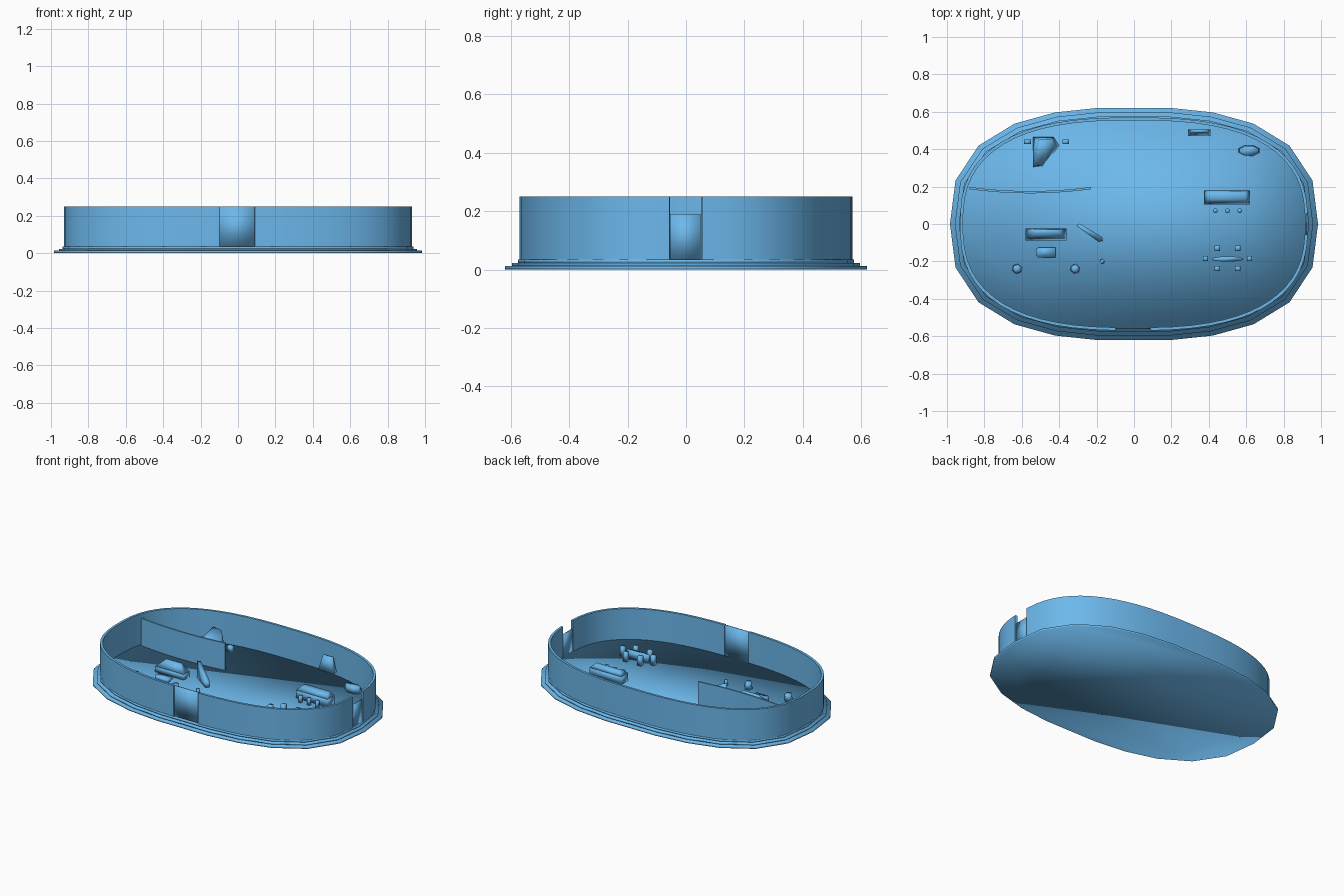
import bpy, bmesh, math

if "Cube" in bpy.data.objects:
    bpy.data.objects.remove(bpy.data.objects["Cube"])

N = 2.6          # exponent of the rounded-oval plan
FLOOR = 0.035    # height of the finished floor

blue = bpy.data.materials.new("light_blue")
blue.diffuse_color = (0.15, 0.48, 0.84, 1)
blue.use_nodes = True
blue.node_tree.nodes["Principled BSDF"].inputs["Base Color"].default_value = blue.diffuse_color


def oval(a, b, t):
    c, s = math.cos(t), math.sin(t)
    return (math.copysign(a * abs(c) ** (2 / N), c),
            math.copysign(b * abs(s) ** (2 / N), s))


def make(name, bm, sharp_edges=False):
    """Softly shaded object; sharp_edges keeps crisp corners."""
    bmesh.ops.recalc_face_normals(bm, faces=bm.faces)
    for f in bm.faces:
        f.smooth = True
    me = bpy.data.meshes.new(name)
    bm.to_mesh(me)
    bm.free()
    me.materials.append(blue)
    ob = bpy.data.objects.new(name, me)
    bpy.context.collection.objects.link(ob)
    if sharp_edges:
        bpy.ops.object.select_all(action='DESELECT')
        ob.select_set(True)
        bpy.context.view_layer.objects.active = ob
        bpy.ops.object.shade_smooth_by_angle(angle=math.radians(32))
    return ob


def prism(name, bottom, z0, z1, top=None):
    """Solid between two matching outlines; z1 may be one height per corner."""
    bm = bmesh.new()
    top = top or bottom
    zs = z1 if isinstance(z1, (list, tuple)) else [z1] * len(top)
    lo = [bm.verts.new((x, y, z0)) for x, y in bottom]
    hi = [bm.verts.new((p[0], p[1], z)) for p, z in zip(top, zs)]
    bm.faces.new(lo[::-1])
    bm.faces.new(hi)
    n = len(lo)
    for i in range(n):
        j = (i + 1) % n
        bm.faces.new((lo[i], lo[j], hi[j], hi[i]))
    return make(name, bm)


def rect(x0, x1, y0, y1):
    return [(x0, y0), (x1, y0), (x1, y1), (x0, y1)]


def ngon(x, y, rx, ry, n=6, rot=0):
    return [(x + rx * math.cos(rot + math.tau * i / n),
             y + ry * math.sin(rot + math.tau * i / n)) for i in range(n)]


def ribbon(name, outer, inner, z0, z1):
    """Standing wall between an outer and an inner line."""
    bm = bmesh.new()
    rows = [[bm.verts.new(p) for p in ((*o, z0), (*o, z1), (*i, z1), (*i, z0))]
            for o, i in zip(outer, inner)]
    for r, q in zip(rows, rows[1:]):
        for k in range(4):
            m = (k + 1) % 4
            bm.faces.new((r[k], r[m], q[m], q[k]))
    bm.faces.new(rows[0])
    bm.faces.new(rows[-1][::-1])
    return make(name, bm, True)


def arc(a, b, t0, t1, n):
    return [oval(a, b, t0 + (t1 - t0) * i / n) for i in range(n + 1)]


# stepped base: three plates with 22 sides
quarter = [math.acos(r ** (N / 2)) for r in (0.97, 0.845, 0.65, 0.43, 0.2)]
angles = ([0] + quarter + [math.pi - t for t in quarter[::-1]] + [math.pi]
          + [math.pi + t for t in quarter] + [math.tau - t for t in quarter[::-1]])
for name, a, b, z0, z1 in (("base_plate", 0.984, 0.624, 0.0, 0.013),
                           ("middle_step", 0.958, 0.6, 0.013, 0.023),
                           ("floor_plate", 0.937, 0.578, 0.023, FLOOR)):
    prism(name, [oval(a, b, t) for t in angles], z0, z1)

# outer wall in two runs, leaving the front window and the right door open
A, B, TH, TOP = 0.93, 0.57, 0.016, 0.25
side = lambda y: math.asin(abs(y / B) ** (N / 2)) * (1 if y > 0 else -1)
front = lambda x: 1.5 * math.pi + math.copysign(math.asin(abs(x / A) ** (N / 2)), x)
door_a, door_b = side(-0.057), side(0.055)
win_a, win_b = front(-0.1), front(0.09)
for name, t0, t1, n in (("long_wall", door_b, win_a, 44),
                        ("front_right_wall", win_b, math.tau + door_a, 15)):
    ribbon(name, arc(A, B, t0, t1, n), arc(A - TH, B - TH, t0, t1, n), FLOOR, TOP)

# infill panels
prism("front_window", rect(-0.1, 0.09, -0.562, -0.556), FLOOR, TOP)
prism("side_door", rect(0.916, 0.924, -0.055, 0.05), FLOOR, 0.19)

# curved room divider
line = [(-0.88 + 0.65 * i / 10, 0.17 + 0.022 * ((i - 5) / 5) ** 2) for i in range(11)]
ribbon("room_divider", [(x, y + 0.006) for x, y in line],
       [(x, y - 0.006) for x, y in line], FLOOR, 0.225)

# piano with raised sloping lid, and two stools
prism("piano", [(-0.54, 0.305), (-0.485, 0.31), (-0.40, 0.42), (-0.43, 0.465), (-0.54, 0.465)],
      FLOOR, [0.09, 0.09, 0.11, 0.155, 0.165],
      [(-0.54, 0.31), (-0.49, 0.315), (-0.425, 0.41), (-0.445, 0.455), (-0.51, 0.455)])
for x in (-0.57, -0.365):
    prism("piano_stool", rect(x - 0.018, x + 0.018, 0.427, 0.453), FLOOR, 0.075)

# tall tapered cabinet by the back wall
prism("cabinet", rect(0.29, 0.41, 0.47, 0.505), 0.07, 0.172, rect(0.315, 0.385, 0.49, 0.505))

# low oval table
prism("side_table", ngon(0.615, 0.392, 0.06, 0.03, 8, math.pi / 8), FLOOR, 0.08,
      ngon(0.615, 0.392, 0.055, 0.027, 8, math.pi / 8))

# counter with three round stools
prism("counter", rect(0.375, 0.62, 0.105, 0.18), FLOOR, 0.09)
prism("counter_top", rect(0.375, 0.62, 0.105, 0.18), 0.09, 0.115, rect(0.40, 0.595, 0.135, 0.17))
for x in (0.435, 0.5, 0.565):
    prism("counter_stool", ngon(x, 0.071, 0.013, 0.013, 8), FLOOR, 0.08)

# dining table with six chairs
prism("dining_table", ngon(0.5, -0.187, 0.09, 0.014, 8, math.pi / 8), FLOOR, 0.09)
for x, y in ((0.382, -0.185), (0.618, -0.185), (0.445, -0.13),
             (0.555, -0.13), (0.445, -0.238), (0.555, -0.238)):
    prism("dining_chair", rect(x - 0.014, x + 0.014, y - 0.014, y + 0.014), FLOOR, 0.1)

# sofa with tapered back
prism("sofa_seat", rect(-0.58, -0.36, -0.087, -0.025), FLOOR, 0.075)
prism("sofa_back", rect(-0.58, -0.36, -0.087, -0.025), 0.075, 0.12,
      rect(-0.53, -0.41, -0.05, -0.03))

# coffee table
prism("coffee_table", [(-0.525, -0.165), (-0.51, -0.18), (-0.42, -0.18),
                       (-0.42, -0.125), (-0.51, -0.125), (-0.525, -0.14)], FLOOR, 0.058)

# slanted lounge chair
prism("lounge_chair", [(-0.31, -0.008), (-0.19, -0.095), (-0.168, -0.09), (-0.17, -0.07), (-0.29, 0.002)],
      FLOOR, [0.155, 0.065, 0.065, 0.075, 0.155])

# faceted seats
for x, y, r, h in ((-0.625, -0.24, 0.028, 0.08), (-0.315, -0.24, 0.027, 0.08),
                   (-0.17, -0.2, 0.014, 0.07)):
    prism("pouf", ngon(x, y, r, r, 6, 0.3), FLOOR, h, ngon(x, y, r * 0.85, r * 0.85, 6, 0.3))
